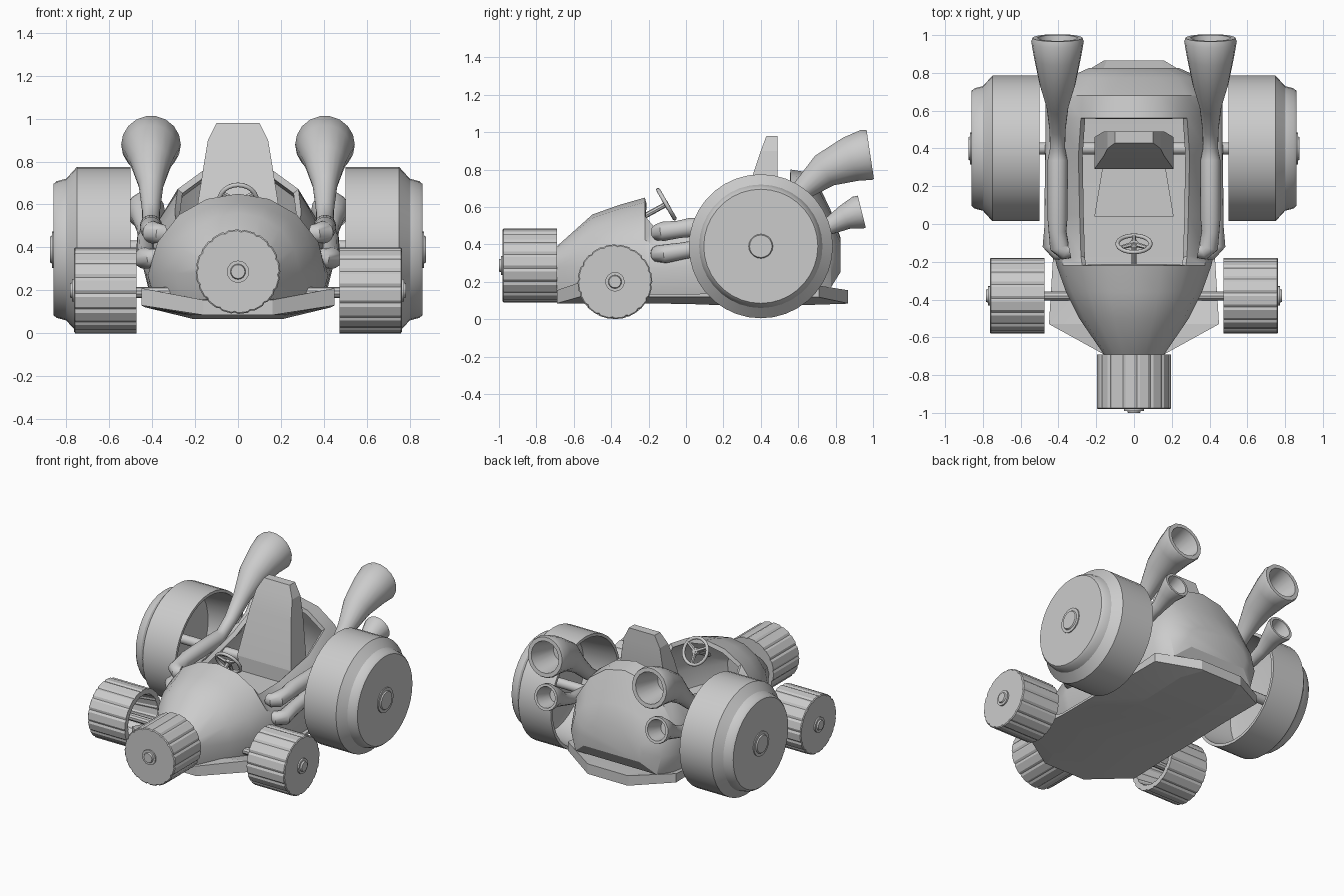
import bpy, bmesh
from math import sin, cos, pi, radians
from mathutils import Vector, Matrix

cube = bpy.data.objects.get("Cube")
if cube:
    bpy.data.objects.remove(cube)

grey = bpy.data.materials.new("plain_grey")
grey.use_nodes = True
grey.diffuse_color = (0.6, 0.6, 0.6, 1)
grey.node_tree.nodes["Principled BSDF"].inputs["Base Color"].default_value = (0.6, 0.6, 0.6, 1)


def finish(name, bm, angle=32, wall=0.0):
    bmesh.ops.recalc_face_normals(bm, faces=bm.faces)
    me = bpy.data.meshes.new(name)
    bm.to_mesh(me)
    bm.free()
    me.materials.append(grey)
    ob = bpy.data.objects.new(name, me)
    bpy.context.collection.objects.link(ob)
    bpy.ops.object.select_all(action="DESELECT")
    ob.select_set(True)
    bpy.context.view_layer.objects.active = ob
    if wall:
        solid = ob.modifiers.new("wall", "SOLIDIFY")
        solid.thickness = wall
        solid.offset = -1
        bpy.ops.object.modifier_apply(modifier="wall")
    bpy.ops.object.shade_smooth_by_angle(angle=radians(angle))


def loft(name, rings, skip=lambda i, j: False, angle=32, wall=0.0):
    """Skin a list of equal closed rings and cap both ends."""
    bm = bmesh.new()
    vs = [[bm.verts.new(p) for p in r] for r in rings]
    n = len(vs[0])
    for i in range(len(vs) - 1):
        for j in range(n):
            k = (j + 1) % n
            if not skip(i, j):
                bm.faces.new((vs[i][j], vs[i][k], vs[i + 1][k], vs[i + 1][j]))
    bm.faces.new(vs[0])
    bm.faces.new(vs[-1])
    finish(name, bm, angle, wall)


def turned(name, origin, axis, profile, n=32, tooth=None):
    """Turn (distance, radius) pairs about an axis; tooth scales the radii round the rim."""
    q = Vector((0, 0, 1)).rotation_difference(Vector(axis))
    rings = []
    for d, r in profile:
        rings.append([Vector(origin) + q @ Vector((r * k * cos(a), r * k * sin(a), d))
                      for a, k in (tooth or [(2 * pi * t / n, 1) for t in range(n)])])
    loft(name, rings)


def tube(name, path, depth=0.0, n=14):
    """Sweep (x, y, z, radius) points; depth hollows out the far end."""
    pts = [Vector(p[:3]) for p in path]
    rad = [p[3] for p in path]
    tan = [(pts[min(i + 1, len(pts) - 1)] - pts[max(i - 1, 0)]).normalized()
           for i in range(len(pts))]
    if depth:
        t = tan[-1]
        for back, k in ((0, 0.8), (depth, 0.55)):
            pts.append(pts[len(path) - 1] - t * back)
            rad.append(path[-1][3] * k)
            tan.append(t)
    rings = []
    for p, r, t in zip(pts, rad, tan):
        side = t.cross(Vector((0, 0, 1))).normalized()
        up = side.cross(t)
        rings.append([p + r * (side * cos(2 * pi * k / n) + up * sin(2 * pi * k / n))
                      for k in range(n)])
    loft(name, rings, angle=40)


# Body shell: y, half width, widest height, top, bottom
stations = [(-0.69, 0.16, 0.28, 0.39, 0.16), (-0.5, 0.29, 0.28, 0.56, 0.14),
            (-0.36, 0.36, 0.28, 0.61, 0.13), (-0.22, 0.41, 0.27, 0.65, 0.12),
            (-0.17, 0.42, 0.27, 0.57, 0.12), (0.05, 0.43, 0.28, 0.58, 0.12),
            (0.36, 0.44, 0.3, 0.66, 0.12), (0.56, 0.42, 0.3, 0.8, 0.13),
            (0.68, 0.41, 0.3, 0.78, 0.14), (0.775, 0.35, 0.3, 0.58, 0.17),
            (0.825, 0.24, 0.32, 0.44, 0.25)]
body_rings = []
for y, w, mid, top, bot in stations:
    half = [(0.9 * w, bot)] + [(w * cos(radians(a)), mid + (top - mid) * sin(radians(a)))
                               for a in (0, 24, 48, 69)]
    ring = half + [(0, top)] + [(-x, z) for x, z in reversed(half)]
    body_rings.append([(x, y, z) for x, z in ring])
loft("body_shell", body_rings, skip=lambda i, j: 3 <= i <= 6 and 3 <= j <= 6, wall=0.03)

# Floor pan with raised corners front and rear: y, half width, edge height, thickness, keel
pan = [(-0.69, 0.16, 0.085, 0.07, 0.085), (-0.53, 0.45, 0.13, 0.08, 0.085),
       (-0.2, 0.43, 0.12, 0.015, 0.085), (0.05, 0.43, 0.12, 0.015, 0.08),
       (0.4, 0.42, 0.12, 0.03, 0.067), (0.71, 0.42, 0.118, 0.062, 0.078),
       (0.865, 0.16, 0.085, 0.07, 0.083)]
pan_rings = []
for y, w, z, t, k in pan:
    c = min(0.21, 0.9 * w)
    pan_rings.append([(w, y, z + t), (w, y, z), (c, y, k), (-c, y, k),
                      (-w, y, z), (-w, y, z + t), (-c, y, k + t), (c, y, k + t)])
loft("floor_pan", pan_rings, angle=10)

# Seat back, wide low down and narrow at the top: height, half width, front y, rear y
loft("seat_back", [[(w, f, z), (w, b, z), (-w, b, z), (-w, f, z)]
                   for z, w, f, b in [(0.3, 0.17, 0.29, 0.42), (0.46, 0.21, 0.29, 0.46),
                                      (0.78, 0.16, 0.36, 0.49), (0.9, 0.14, 0.4, 0.49),
                                      (0.98, 0.1, 0.43, 0.49)]], angle=10)
cushion = [(-0.21, 0.04), (0.21, 0.04), (0.16, 0.34), (-0.16, 0.34)]
loft("seat_cushion", [[(x, y, z) for x, y in cushion] for z in (0.15, 0.36)], angle=10)

# Steering wheel: rim, spokes, hub and column
hub = Vector((0, -0.105, 0.615))
tilt = Matrix.Rotation(radians(-60), 3, "X")
bm = bmesh.new()
rim = [[bm.verts.new(hub + tilt @ Vector(((0.088 + 0.011 * cos(b)) * cos(a),
                                          (0.088 + 0.011 * cos(b)) * sin(a), 0.011 * sin(b))))
        for b in [2 * pi * k / 8 for k in range(8)]] for a in [2 * pi * k / 24 for k in range(24)]]
for i in range(24):
    for j in range(8):
        m, k = (i + 1) % 24, (j + 1) % 8
        bm.faces.new((rim[i][j], rim[i][k], rim[m][k], rim[m][j]))
finish("steering_rim", bm, 60)
for k in range(3):
    a = radians(90 + 120 * k)
    end = hub + tilt @ Vector((0.088 * cos(a), 0.088 * sin(a), 0))
    tube("steering_spoke", [(*hub, 0.014), (*end, 0.01)], n=6)
normal = tilt @ Vector((0, 0, 1))
turned("steering_hub", hub - normal * 0.012, normal, [(0, 0.026), (0.022, 0.022)], n=12)
tube("steering_column", [(0, -0.26, 0.53, 0.014), (*hub, 0.014)], n=8)

# Ribbed tread outline for the small wheels
ribs = []
for k in range(16):
    for part, scale in ((0, 1.0), (0.6, 1.0), (0.8, 0.965)):
        ribs.append((2 * pi * (k + part) / 16, scale))


def small_wheel(name, origin, axis, r, hollow):
    inner = [(0.2, r * 0.7), (0, r * 0.82)] if hollow else []
    turned(name, origin, axis, inner + [(0, r), (0.285, r), (0.29, r * 0.97)], tooth=ribs)
    turned(name + "_hub", origin, axis, [(0.2, 0.052), (0.3, 0.052), (0.3, 0.036), (0.31, 0.032)], n=16)


small_wheel("nose_wheel", (0, -0.69, 0.287), (0, -1, 0), 0.197, False)

# Paired parts
for s, side in ((1, "left"), (-1, "right")):
    small_wheel(side + "_front_wheel", (s * 0.473, -0.38, 0.2), (s, 0, 0), 0.2, True)
    hollow_profile = [(0.26, 0.28), (0.25, 0.34), (0, 0.365), (0, 0.385), (0.25, 0.385),
                      (0.3, 0.33), (0.345, 0.318), (0.36, 0.305)]
    turned(side + "_rear_wheel", (s * 0.5, 0.4, 0.39), (s, 0, 0), hollow_profile, n=36)
    turned(side + "_rear_hub", (s * 0.5, 0.4, 0.39), (s, 0, 0),
           [(0.3, 0.085), (0.367, 0.085), (0.367, 0.065), (0.375, 0.06)], n=20)
    turned(side + "_front_axle", (s * 0.3, -0.38, 0.19), (s, 0, 0), [(0, 0.025), (0.4, 0.025)], n=10)
    turned(side + "_rear_axle", (s * 0.2, 0.4, 0.4), (s, 0, 0), [(0, 0.032), (0.58, 0.032)], n=12)
    # Exhaust pipes flaring to open horns
    x = s * 0.405
    tube(side + "_upper_exhaust", [
        (s * 0.34, -0.14, 0.465, 0.04), (s * 0.365, -0.145, 0.465, 0.046),
        (s * 0.395, -0.12, 0.47, 0.052), (x, -0.04, 0.48, 0.047), (x, 0.02, 0.49, 0.052),
        (x, 0.34, 0.5, 0.052), (x, 0.4, 0.515, 0.04), (x, 0.5, 0.58, 0.043),
        (x, 0.62, 0.69, 0.058), (x, 0.74, 0.795, 0.095), (x, 0.88, 0.855, 0.124),
        (x, 0.965, 0.878, 0.139), (x, 0.985, 0.881, 0.133)], 0.2, 18)
    x = s * 0.43
    tube(side + "_lower_exhaust", [
        (s * 0.37, -0.15, 0.355, 0.04), (s * 0.4, -0.15, 0.35, 0.045),
        (s * 0.435, -0.11, 0.35, 0.05), (x, -0.02, 0.365, 0.045), (x, 0.4, 0.44, 0.04),
        (x, 0.66, 0.46, 0.038), (x, 0.76, 0.495, 0.045), (x, 0.85, 0.545, 0.067),
        (x, 0.92, 0.57, 0.09), (x, 0.94, 0.575, 0.088)], 0.12, 16)
